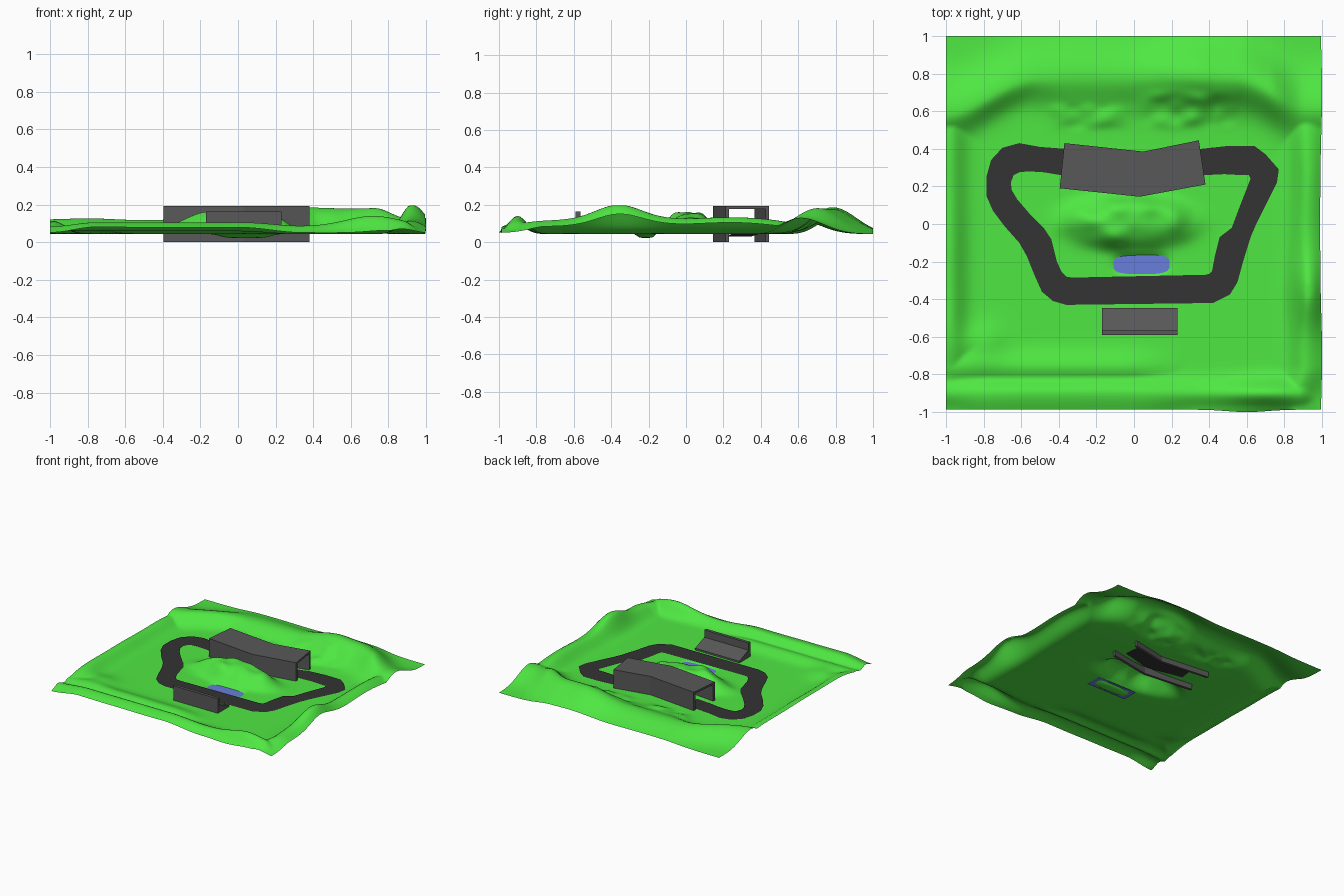
import bpy, bmesh, math
from mathutils import Vector, noise

if "Cube" in bpy.data.objects:
    bpy.data.objects.remove(bpy.data.objects["Cube"])


def material(name, rgb):
    m = bpy.data.materials.new(name)
    m.diffuse_color = (*rgb, 1)
    m.use_nodes = True
    m.node_tree.nodes["Principled BSDF"].inputs["Base Color"].default_value = m.diffuse_color
    return m


GRASS = material("grass green", (0.078, 0.80, 0.055))
ASPHALT = material("asphalt", (0.033, 0.033, 0.033))
CONCRETE = material("concrete grey", (0.098, 0.098, 0.098))
WATER = material("water blue", (0.14, 0.21, 0.72))


def build(name, verts, faces, mat, fix_normals=True):
    mesh = bpy.data.meshes.new(name)
    mesh.from_pydata(verts, [], faces)
    mesh.materials.append(mat)
    if fix_normals:
        bm = bmesh.new()
        bm.from_mesh(mesh)
        bmesh.ops.recalc_face_normals(bm, faces=bm.faces)
        bm.to_mesh(mesh)
        bm.free()
    ob = bpy.data.objects.new(name, mesh)
    bpy.context.collection.objects.link(ob)
    return ob


def sweep(name, sections, mat):
    """Join equal closed cross-sections into a capped solid."""
    n = len(sections[0])
    verts = [p for s in sections for p in s]
    faces = []
    for k in range(len(sections) - 1):
        for i in range(n):
            j = (i + 1) % n
            faces.append((k * n + i, k * n + j, k * n + n + j, k * n + n + i))
    faces += [tuple(range(n)), tuple(range(len(verts) - n, len(verts)))]
    return build(name, verts, faces, mat)


def bell(d, width, power=2):
    return math.exp(-abs(d / width) ** power)


def step(a, b, v):
    t = max(0, min(1, (v - a) / (b - a)))
    return t * t * (3 - 2 * t)


# Terrain heights: ridges round the edge, a mound inside the loop, a pond hollow
def height(x, y):
    wob = noise.noise(Vector((x * 2.2, y * 2.2, 3.1)))
    # back ridge, higher on the right, curling forward at both ends
    yc = 0.78 - 0.2 * step(-0.5, -1.0, x) - 0.17 * step(0.55, 0.95, x) + 0.02 * wob
    back = 0.08 + 0.068 * step(0.0, 0.4, x) - 0.06 * step(0.72, 0.9, x)
    inner = 0.14 - 0.04 * step(-0.3, -0.6, x)
    back *= bell(y - yc, inner if y < yc else 0.17)
    # right ridge, rounding the front corner, its outer edge still raised
    xr = 0.92 + 0.015 * wob - 0.06 * step(-0.75, -0.95, y)
    right = 0.085 * bell(y + 0.15, 0.82, 8) + 0.065 * bell(y + 0.36, 0.17)
    right *= bell(x - xr, 0.08 if x < xr else 0.11)
    # left ridge
    left = 0.07 * bell(y + 0.05, 0.75, 6) * bell(x + 0.98, 0.08)
    # front ridge with a lower step behind it
    lift = step(0.35, 0.0, x) * step(-1.0, -0.75, x)
    front = 0.042 + 0.022 * lift + 0.055 * bell(x - 0.72, 0.2)
    d = y + 0.9 + 0.015 * wob
    front *= bell(d, 0.07 if d > 0 else 0.07 + 0.05 * lift) * (1 - 0.8 * step(0.88, 1.0, x))
    shelf = 0.034 * bell(y + 0.76, 0.075) * step(0.3, -0.1, x)
    lumps = 0.03 * bell(x + 0.8, 0.12) * bell(y + 0.63, 0.1)
    # inner mound
    r = math.hypot((x + 0.03) / 0.34, (y - 0.01) / 0.14)
    mound = 0.11 * bell(r, 0.95, 4)
    # rough patches behind the tunnel
    rough = 0.03 * bell(x - 0.3, 0.22, 4) * bell(y - 0.61, 0.09, 4)
    rough += 0.02 * bell(x + 0.25, 0.2, 4) * bell(y - 0.57, 0.06, 4)
    fine = noise.noise(Vector((x * 9, y * 11, 0.5)))
    hill = max(back, right, left, front, shelf) + lumps
    z = 0.043 + hill * (1 + 0.2 * wob) + mound * (1 + 0.25 * fine)
    z += rough * (0.4 + 1.2 * fine)
    # pond hollow with a rounded-rectangle outline
    d = (abs((x - 0.04) / 0.145) ** 3.5 + abs((y + 0.213) / 0.051) ** 3.5) ** (1 / 3.5)
    return z - 0.02 * bell(d, 1.0, 6)


N = 140
verts = []
for j in range(N + 1):
    for i in range(N + 1):
        x, y = -1 + 1.99 * i / N, -0.987 + 1.987 * j / N
        if j == 0:
            y -= 0.013 * bell(x - 0.6, 0.15)
        if i == N:
            x += 0.01 * (bell(y + 0.7, 0.3) + bell(y - 0.7, 0.3))
        verts.append((x, y, min(0.196, height(x, y))))
W = N + 1
quads = [(j * W + i, j * W + i + 1, j * W + W + i + 1, j * W + W + i)
         for j in range(N) for i in range(N)]
terrain = build("terrain", verts, quads, GRASS, False)
for p in terrain.data.polygons:
    p.use_smooth = True

# Race track: outer x, y and inner x, y going round the loop
RIBBON = [
    (-.36, -.43, -.33, -.285), (-.43, -.41, -.36, -.28), (-.49, -.36, -.385, -.255),
    (-.53, -.27, -.41, -.20), (-.57, -.17, -.44, -.08), (-.61, -.10, -.48, -.02),
    (-.69, -.01, -.56, .06), (-.75, .07, -.62, .13), (-.785, .15, -.65, .18),
    (-.785, .25, -.655, .22), (-.76, .34, -.64, .26), (-.70, .405, -.61, .275),
    (-.61, .43, -.56, .28), (-.50, .41, -.48, .275), (-.37, .40, -.39, .26),
    (.04, .35, .04, .20), (.36, .40, .38, .26), (.50, .415, .48, .265),
    (.64, .415, .57, .26), (.70, .37, .61, .26), (.77, .29, .62, .24),
    (.76, .22, .60, .19), (.70, .10, .565, .10), (.65, 0, .52, -.02),
    (.62, -.07, .455, -.07), (.58, -.20, .43, -.17), (.55, -.31, .415, -.25),
    (.51, -.375, .40, -.265), (.42, -.42, .38, -.27)]
verts = []
for a, b, c, d in RIBBON:
    z = 0.03 if abs(a) < 0.1 else 0.048  # the road sinks inside the tunnel
    verts += [(a, b, z), (c, d, z)]
n = len(RIBBON)
faces = [(2 * k, 2 * ((k + 1) % n), 2 * ((k + 1) % n) + 1, 2 * k + 1) for k in range(n)]
track = build("race_track", verts, faces, ASPHALT, False)
if track.data.polygons[0].normal.z < 0:
    track.data.flip_normals()

# Tunnel: upside-down U section along a bent path (front edge, back edge)
TOP, WALL, ROOF = 0.194, 0.02, 0.016
sections = []
for f, b in (((-.395, .19), (-.37, .43)), ((.03, .145), (.05, .385)), ((.38, .21), (.345, .445))):
    f, b = Vector(f), Vector(b)
    d = (b - f).normalized() * WALL
    shape = [(f, 0), (f, TOP), (b, TOP), (b, 0), (b - d, 0),
             (b - d, TOP - ROOF), (f + d, TOP - ROOF), (f + d, 0)]
    sections.append([(p.x, p.y, z) for p, z in shape])
sweep("tunnel", sections, CONCRETE)

# Grandstand: tall back wall with a sloping seat deck facing the track
profile = [(-.59, .045), (-.59, .164), (-.565, .164), (-.565, .105), (-.447, .06), (-.447, .045)]
sweep("grandstand", [[(x, y, z) for y, z in profile] for x in (-.17, .23)], CONCRETE)

# Pond surface, its rim tucked under the grass
build("pond", [(-.14, -.28, .037), (.22, -.28, .037), (.22, -.145, .037), (-.14, -.145, .037)],
      [(0, 1, 2, 3)], WATER, False)
